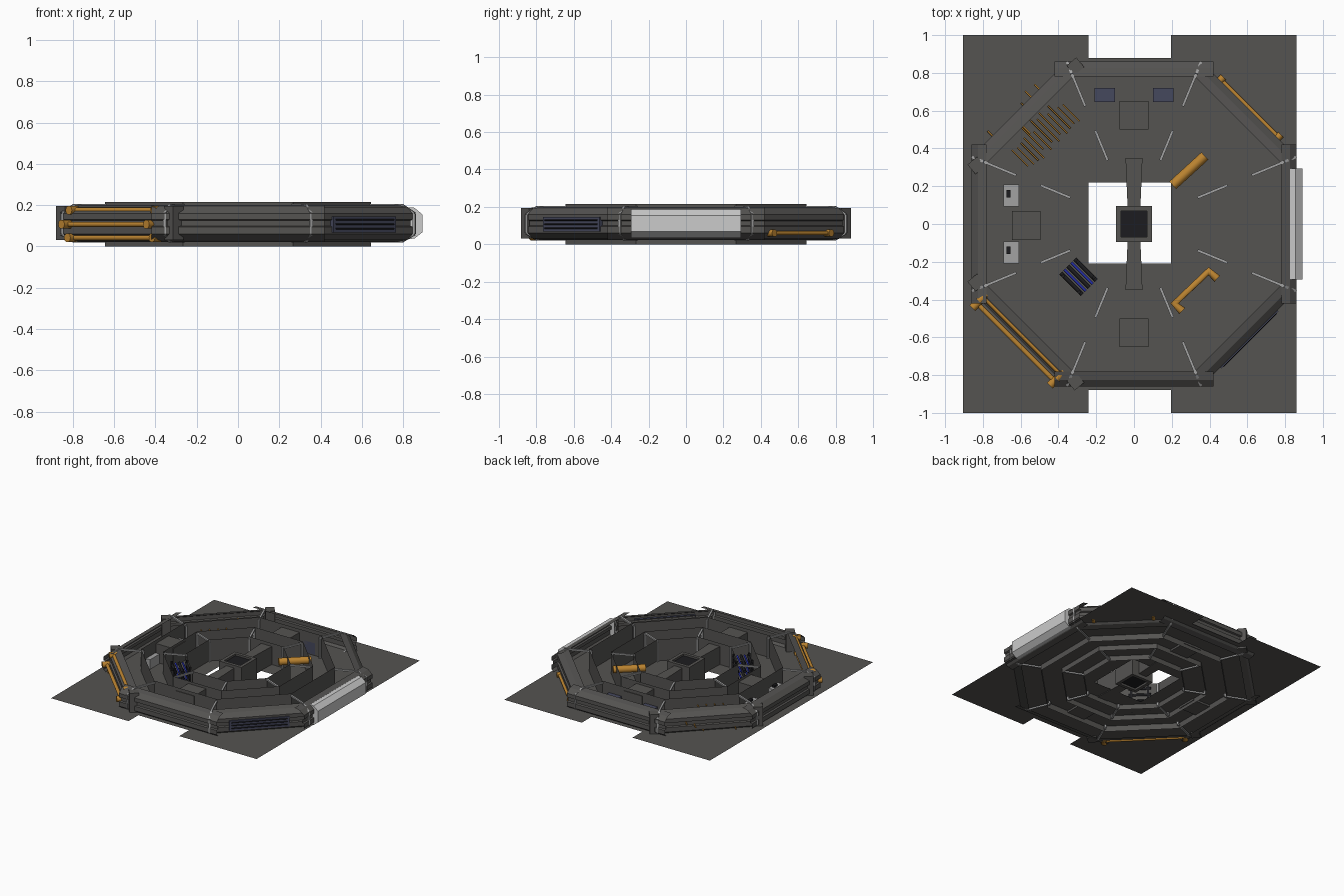
import bpy, bmesh, math, random
from mathutils import Vector, Matrix

if "Cube" in bpy.data.objects:
    bpy.data.objects.remove(bpy.data.objects["Cube"])

random.seed(4)
C8 = math.cos(math.pi / 8)
T8 = math.tan(math.pi / 8)


def material(name, col):
    m = bpy.data.materials.new(name)
    m.diffuse_color = (*col, 1)
    m.use_nodes = True
    m.node_tree.nodes["Principled BSDF"].inputs["Base Color"].default_value = m.diffuse_color
    return m


DARK = material("dark_hull", (0.09, 0.087, 0.083))
BLACK = material("black", (0.012, 0.012, 0.014))
ORANGE = material("orange", (0.5, 0.23, 0.03))
BLUE = material("blue", (0.02, 0.03, 0.4))
SLATE = material("slate_blue", (0.06, 0.065, 0.11))
LIGHT = material("light_grey", (0.36, 0.36, 0.36))
WHITE = material("pale_panel", (0.7, 0.71, 0.71))


def mesh_object(name, verts, faces, mat):
    me = bpy.data.meshes.new(name)
    me.from_pydata(verts, [], faces)
    me.materials.append(mat)
    ob = bpy.data.objects.new(name, me)
    bpy.context.collection.objects.link(ob)
    return ob


def box(name, lo, hi, mat, rot=0.0):
    """Box between two corners, turned about its own vertical axis."""
    lo, hi = Vector(lo), Vector(hi)
    bm = bmesh.new()
    bmesh.ops.create_cube(bm, size=1, matrix=Matrix.Diagonal((*(hi - lo), 1)))
    ob = mesh_object(name, [], [], mat)
    bm.to_mesh(ob.data)
    bm.free()
    ob.location = (lo + hi) / 2
    ob.rotation_euler.z = rot
    return ob


def strip(name, profile, half, ang, mat, caps=False):
    """Sweep an (outward, z) profile sideways along one octagon side."""
    n = len(profile)
    rot = Matrix.Rotation(ang, 3, 'Z')
    verts = [rot @ Vector((r, s * half, z)) for s in (-1, 1) for r, z in profile]
    faces = [(i, i + 1, n + i + 1, n + i) for i in range(n - 1)]
    if caps:
        faces += [tuple(range(n))[::-1], tuple(range(n, 2 * n))]
    return mesh_object(name, verts, faces, mat)


def tube(name, pts, r, mat, sides=10):
    """Pipe along a polyline."""
    cu = bpy.data.curves.new(name, 'CURVE')
    cu.dimensions = '3D'
    cu.bevel_depth = r
    cu.bevel_resolution = max(0, sides // 2 - 2)
    cu.use_fill_caps = True
    sp = cu.splines.new('POLY')
    sp.points.add(len(pts) - 1)
    for p, co in zip(sp.points, pts):
        p.co = (*co, 1)
    cu.materials.append(mat)
    ob = bpy.data.objects.new(name, cu)
    bpy.context.collection.objects.link(ob)
    return ob


def polar(ang, r, side, z):
    return Matrix.Rotation(ang, 3, 'Z') @ Vector((r, side, z))


# Floor sheets around the central opening
FZ = 0.045
for i, (x0, x1, y0, y1) in enumerate([(-.905, -.24, -1, 1), (.195, .86, -1, 1),
                                      (-.24, .195, .22, .88), (-.24, .195, -.88, -.21)]):
    mesh_object(f"floor_sheet_{i}", [(x0, y0, FZ), (x1, y0, FZ), (x1, y1, FZ), (x0, y1, FZ)],
                [(0, 1, 2, 3)], DARK)

# Outer hull: eight bulging wall segments, the straight ones overlapping the corners
HULL = [(.78, .2), (.825, .19), (.86, .16), (.86, .13), (.848, .125), (.848, .1),
        (.86, .095), (.86, .06), (.825, .032), (.78, .022)]
for i in range(8):
    half = .42 if i % 2 == 0 else .335
    strip(f"outer_hull_{i}", HULL, half, i * math.pi / 4, DARK)

# Concentric octagonal corridor walls
for name, a, z0, z1 in [("outer_corridor_wall", .645, 0, .216),
                        ("inner_corridor_wall", .5, .005, .21),
                        ("core_wall", .35, .005, .21)]:
    for i in range(8):
        strip(f"{name}_{i}", [(a, z0), (a, z1)], a * T8, i * math.pi / 4, DARK)

# Radial rib frames at the octagon corners, plus corner posts on the hull
for i in range(8):
    ang = (i + .5) * math.pi / 4
    for name, pts in [("outer_rib", [(.68, .2), (.86, .2), (.925, .16), (.925, .06),
                                     (.86, .025), (.68, .025)]),
                      ("inner_rib", [(.37, .2), (.53, .2), (.53, .02), (.37, .02)])]:
        if name == "inner_rib":
            a2 = ang
        else:
            a2 = ang
        loop = pts + pts[:1]
        for k in range(len(pts)):
            (r0, z0), (r1, z1) = loop[k], loop[k + 1]
            d = Vector((r1 - r0, 0, z1 - z0))
            bar = box(f"{name}_{i}_{k}", (0, 0, 0), (d.length, .014, .012), LIGHT)
            bar.matrix_world = (Matrix.Rotation(a2, 4, 'Z')
                                @ Matrix.Translation(((r0 + r1) / 2, 0, (z0 + z1) / 2))
                                @ Matrix.Rotation(-math.atan2(d.z, d.x), 4, 'Y'))
for i, (x, y) in enumerate([(-.31, .835), (-.835, .31), (-.31, -.835), (-.835, -.31)]):
    box(f"corner_post_{i}", (x - .033, y - .033, .03), (x + .033, y + .033, .195),
        DARK, math.radians(40))

# Central shaft (open square tube with dark core) and its two bridge arms
for i in range(4):
    strip(f"shaft_side_{i}", [(.095, .015), (.095, .205), (.07, .205), (.07, .015), (.095, .015)],
          .095, i * math.pi / 2, DARK)
box("shaft_core", (-.07, -.07, .03), (.07, .07, .19), BLACK)
for s in (-1, 1):
    secs = [(.095, .034), (.35, .045)]
    verts = [(sx * w, s * y, z) for y, w in secs for sx, z in
             ((-1, .04), (1, .04), (1, .185), (-1, .185))]
    mesh_object(f"bridge_arm_{s}", verts,
                [(0, 1, 5, 4), (1, 2, 6, 5), (2, 3, 7, 6), (3, 0, 4, 7)], DARK)

# Connecting passages between the two ring corridors
box("passage_back", (-.077, .5, .03), (.077, .65, .19), DARK)
box("passage_front", (-.077, -.65, .03), (.077, -.5, .19), DARK)
box("passage_left", (-.645, -.085, .03), (-.495, .07, .19), DARK)

# Consoles and screens beside the passages
for s in (-1, 1):
    y = .15 * s
    box(f"console_{s}", (-.69, y - .058, .045), (-.61, y + .058, .12), LIGHT)
    box(f"console_stick_{s}", (-.675, y - .01, .12), (-.655, y + .03, .135), BLACK)
    x = .155 * s
    box(f"screen_{s}", (x - .054, .645, .05), (x + .054, .72, .14), SLATE)

# Pale window panel on the right side
strip("window_panel", [(.82, .19), (.855, .187), (.893, .155), (.893, .068), (.855, .038), (.82, .035)],
      .295, 0, WHITE, caps=True)

# Blue-grey service panel with slats on the front right wall
FR = -math.pi / 4
strip("service_panel", [(.84, .145), (.868, .145), (.868, .068), (.84, .068)], .215, FR, SLATE, caps=True)
for k in range(3):
    z = .085 + k * .022
    strip(f"service_slat_{k}", [(.868, z + .004), (.872, z), (.868, z - .004)], .2, FR, BLACK)

# Three elbowed pipes on the front left wall
FL = -3 * math.pi / 4
for k, (r, z) in enumerate([(.835, .175), (.885, .107), (.845, .042)]):
    tube(f"wall_pipe_{k}", [polar(FL, r, -.29, z), polar(FL, r, .29, z)], .013, ORANGE)
    for s in (-1, 1):
        tube(f"wall_pipe_elbow_{k}_{s}", [polar(FL, r - .02, s * .29, z), polar(FL, r + .035, s * .29, z)],
             .022, ORANGE)

# Low pipe on the back right wall
BR = math.pi / 4
tube("back_pipe", [polar(BR, .865, -.22, .06), polar(BR, .865, .22, .06)], .012, ORANGE)
for s in (-1, 1):
    tube(f"back_pipe_end_{s}", [polar(BR, .84, s * .215, .06), polar(BR, .885, s * .215, .06)], .02, ORANGE)

# Pipes of the inner ring
tube("tank_pipe", [(.205, .205, .165), (.375, .36, .165)], .027, ORANGE, 14)
tube("bent_pipe", [(.255, -.46, .09), (.215, -.42, .09), (.395, -.25, .09), (.44, -.29, .09)], .022, ORANGE)

# Black and blue cell rack against the core wall
for k in range(5):
    off = (k - 2) * .026
    mat = BLUE if k in (1, 3) else BLACK
    for j in range(3):
        z = .07 + j * .05
        rr = .405 + off
        tube(f"cell_{k}_{j}", [polar(FL, rr, -.09, z), polar(FL, rr, .07, z)],
             .007 if mat is BLUE else .011, mat, 6)
for s in (-.07, .05):
    for k in (-1, 1):
        p = polar(FL, .405 + k * .055, s, .12)
        box(f"rack_post_{s}_{k}", p - Vector((.008, .008, .075)), p + Vector((.008, .008, .075)), BLACK, FL)

# Orange rods bristling from the back left wall
BL = 3 * math.pi / 4
for k in range(13):
    side = -.18 + k * .03
    r0 = .6 + random.uniform(-.02, .02)
    r1 = r0 + random.uniform(.12, .17)
    z = random.choice((.07, .11, .15))
    tube(f"rod_{k}", [polar(BL, r0, side, z), polar(BL, r1, side, z)], .004, ORANGE, 6)
for k, (r, side) in enumerate([(.86, .2), (.82, 0), (.87, -.09), (.86, -.15), (.84, -.03), (.77, .05)]):
    z = .06 + .02 * (k % 4)
    tube(f"outer_rod_{k}", [polar(BL, r - .045, side, z), polar(BL, r + .035, side, z)], .005, ORANGE, 6)
